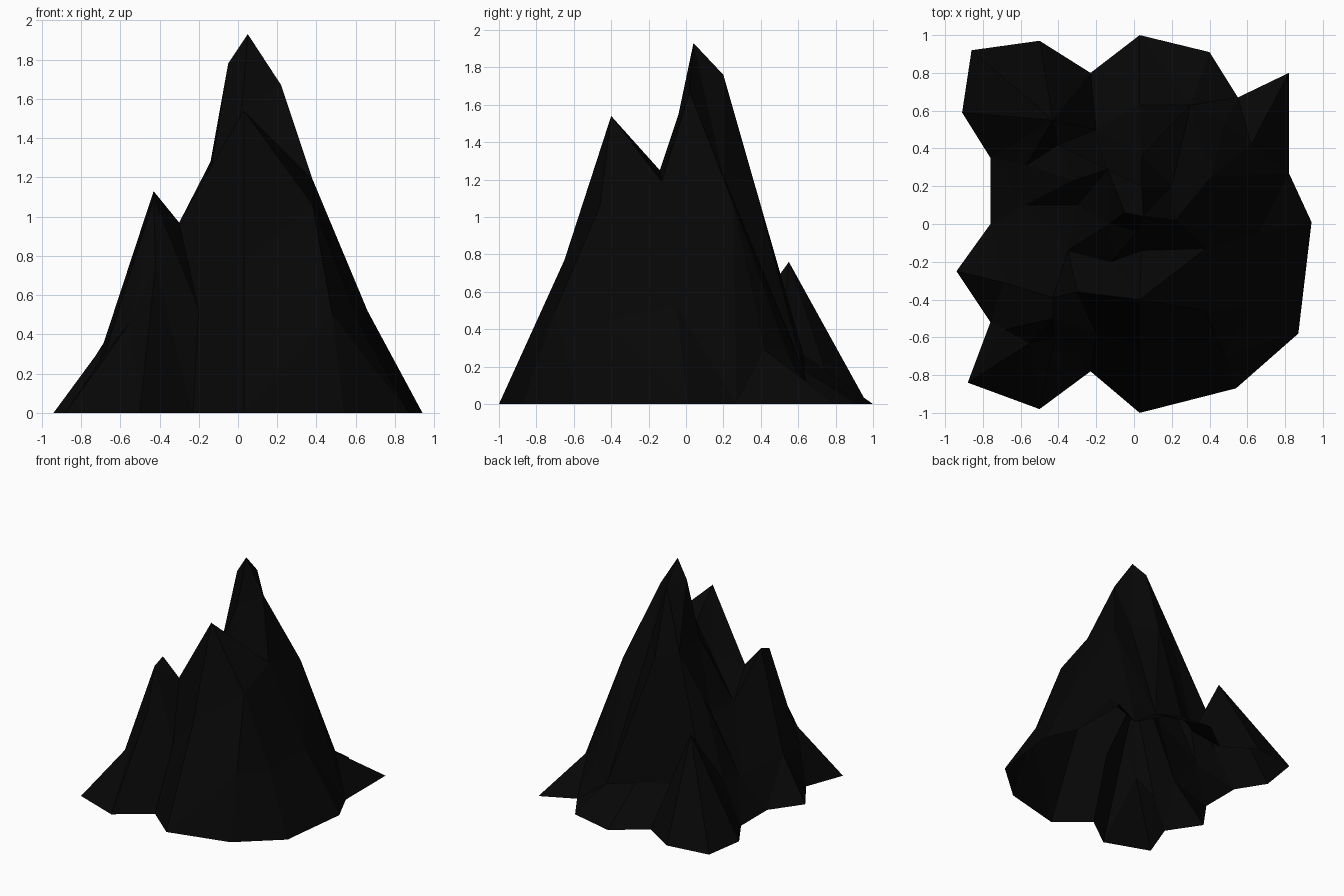
import bpy
from mathutils import Vector
from mathutils.geometry import delaunay_2d_cdt

if "Cube" in bpy.data.objects:
    bpy.data.objects.remove(bpy.data.objects["Cube"])

# Ground outline, anticlockwise from the front middle
outline = [(.03, -1), (.54, -.87), (.87, -.58), (.94, .01), (.82, .27), (.82, .8), (.55, .67),
           (.4, .91), (.03, 1), (-.23, .8), (-.5, .97), (-.86, .92), (-.91, .59), (-.76, .35),
           (-.76, 0), (-.94, -.25), (-.76, -.52), (-.88, -.84), (-.5, -.98), (-.23, -.78)]

# Summits, shoulders and passes shared by several ridges
summit = (.05, .04, 1.93)
east_shoulder = (.22, .02, 1.67)
north_shoulder = (.04, .2, 1.76)
west_shoulder = (-.05, .06, 1.78)
front_peak = (.03, -.4, 1.54)
left_peak = (-.43, -.39, 1.13)
left_shoulder = (-.43, -.5, 1.09)
back_peak = (-.43, .55, .76)
back_pass = (-.4, .42, .58)
back_hollow = (-.57, .31, .32)
left_pass = (-.3, -.36, .97)
front_pass = (.04, -.14, 1.25)
east_crag = (.38, -.13, 1.19)
front_crag = (.38, -.46, 1.06)
back_crag = (.41, .25, 1.08)
west_step = (-.14, .29, 1.28)
west_ledge = (-.13, 0, 1.28)
west_crag = (-.32, .23, .93)
back_foot = (.62, .42, .29)
hollow = (-.57, .1, .28)

# Ridges run from the tops down to the outline
ridges = [
    [summit, east_shoulder, east_crag, (.66, -.05, .52), (.94, .01, 0)],
    [summit, north_shoulder, (.04, .36, 1.2), (.03, .63, .26), (.03, 1, 0)],
    [summit, west_shoulder, west_step, west_crag, back_pass, back_peak, (-.5, .97, 0)],
    [east_shoulder, back_crag, back_foot, (.82, .8, 0)],
    [summit, (.02, -.04, 1.55), front_pass, front_peak, (.03, -.65, .77), (.03, -1, 0)],
    [front_peak, front_crag, (.48, -.7, .5), (.54, -.87, 0)],
    [front_peak, left_pass, left_peak, left_shoulder, (-.42, -.61, .75), (-.5, -.98, 0)],
    [left_shoulder, (-.55, -.63, .46), (-.88, -.84, 0)],
    [left_shoulder, (-.68, -.56, .3), (-.88, -.84, 0)],
    [left_peak, (-.69, -.31, .34), (-.94, -.25, 0)],
    [front_peak, east_crag],
    [front_crag, (.62, -.45, .45), (.87, -.58, 0)],
    [back_peak, (-.86, .92, 0)],
    [back_peak, (-.91, .59, 0)],
    [back_peak, back_hollow],
    [west_crag, back_hollow],
    [west_step, west_ledge],
]
# Gullies between the ridges
gullies = [
    [left_pass, (-.2, -.58, .52), (-.23, -.78, 0)],
    [north_shoulder, (.2, .2, 1.22), (.3, .63, .18), (.4, .91, 0)],
    [back_crag, (.48, .53, .3), (.55, .67, 0)],
    [west_shoulder, west_ledge, (-.3, .1, .75), hollow, (-.76, 0, 0)],
    [front_pass, (-.12, -.2, 1.03), (-.35, -.14, .75), hollow],
    [west_step, (-.2, .5, .26), (-.23, .8, 0)],
    [(-.2, .5, .26), back_pass, back_hollow, (-.76, .35, 0)],
    [back_foot, (.82, .27, 0)],
]

# Collect the points and the crease lines
points = [(x, y, 0) for x, y in outline]
creases = []
for path in ridges + gullies:
    ids = []
    for p in path:
        if p not in points:
            points.append(p)
        ids.append(points.index(p))
    creases += list(zip(ids, ids[1:]))

# Triangulate inside the outline along the creases
flat, _, faces, origins, _, _ = delaunay_2d_cdt(
    [Vector(p[:2]) for p in points], creases, [list(range(len(outline)))], 1, 1e-5)


def height(i):
    if origins[i]:
        return points[origins[i][0]][2]
    near = sorted(points, key=lambda p: (Vector(p[:2]) - flat[i]).length)[:2]
    return sum(p[2] for p in near) / 2


verts = [(v.x, v.y, height(i)) for i, v in enumerate(flat)]

# Mountain: an open-bottomed faceted rock
mesh = bpy.data.meshes.new("mountain")
mesh.from_pydata(verts, [], faces)
mesh.update()
rock = bpy.data.materials.new("black rock")
rock.diffuse_color = (.002, .002, .002, 1)
rock.use_nodes = True
rock.node_tree.nodes["Principled BSDF"].inputs["Base Color"].default_value = rock.diffuse_color
mesh.materials.append(rock)
bpy.context.collection.objects.link(bpy.data.objects.new("mountain", mesh))
